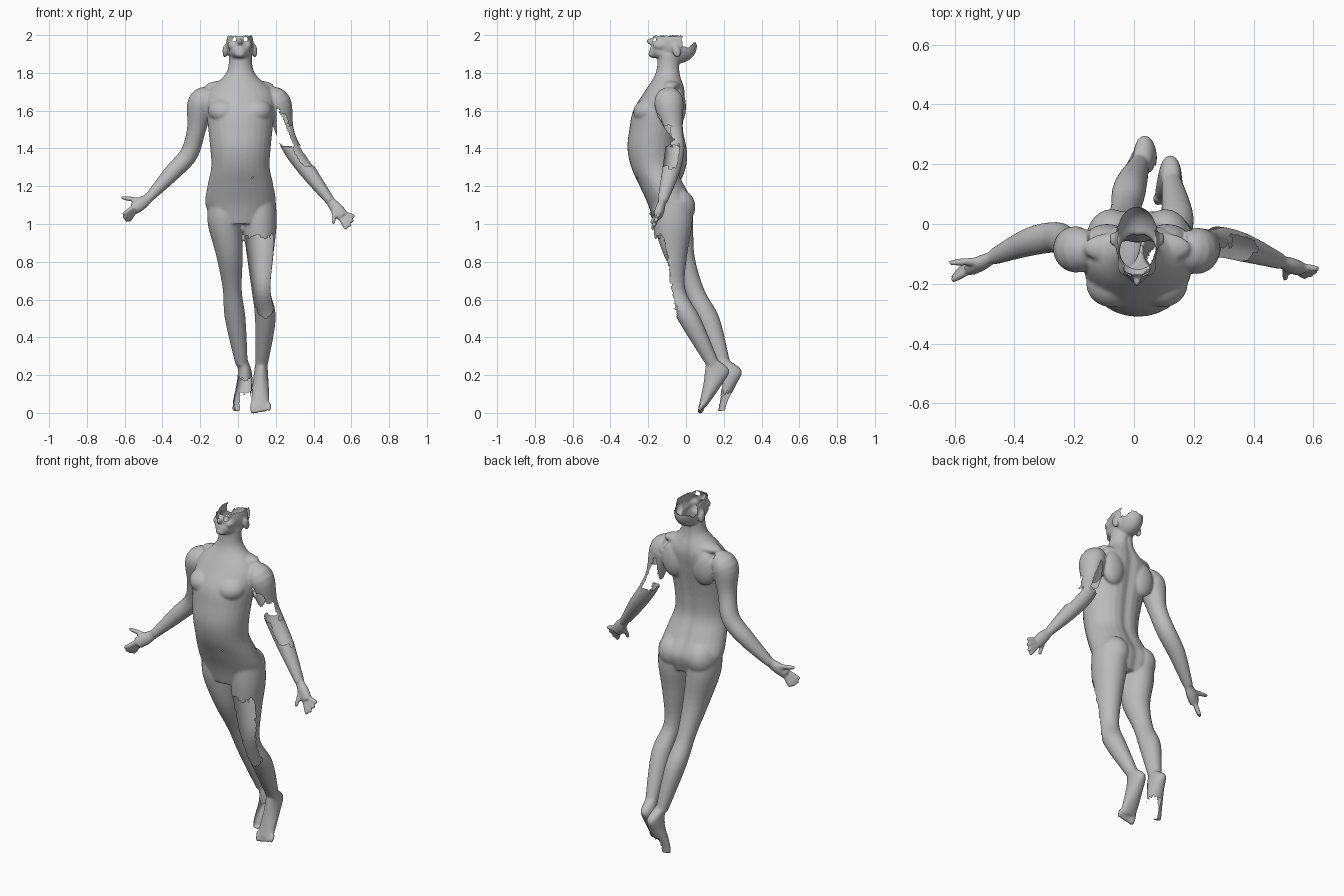
import bpy, bmesh, math
from mathutils import Vector, Matrix, noise

if "Cube" in bpy.data.objects:
    bpy.data.objects.remove(bpy.data.objects["Cube"], do_unlink=True)

bm = bmesh.new()
X_AXIS, Y_AXIS = Vector((1, 0, 0)), Vector((0, 1, 0))


def spline(values, steps=5):
    """Catmull-Rom interpolation of numbers or vectors."""
    padded = [values[0], *values, values[-1]]
    result = []
    for before, start, end, after in zip(padded, padded[1:], padded[2:], padded[3:]):
        for step in range(steps):
            t = step / steps
            linear = end - before
            square = 2 * before - 5 * start + 4 * end - after
            cube = 3 * (start - end) + after - before
            result.append(start + 0.5 * t * (linear + t * (square + t * cube)))
    return result + [values[-1]]


def loft(points, widths, depths, level=False, groove=0.0, sides=28):
    """Skin elliptical rings along a path and cap both ends."""
    path = spline([Vector(point) for point in points])
    loops = []
    for i, (centre, width, depth) in enumerate(zip(path, spline(widths), spline(depths))):
        across, forward = X_AXIS, Y_AXIS
        if not level:
            tangent = path[min(i + 1, len(path) - 1)] - path[max(i - 1, 0)]
            across = -Y_AXIS.cross(tangent).normalized()
            forward = across.cross(tangent).normalized()
        loop = []
        for k in range(sides):
            angle = math.tau * k / sides
            side, front = math.cos(angle), math.sin(angle)
            if front > 0:
                front -= groove * math.exp(-(side * 5) ** 2)
            loop.append(bm.verts.new(centre + across * side * width + forward * front * depth))
        loops.append(loop)
    for lower, upper in zip(loops, loops[1:]):
        for k in range(sides):
            n = (k + 1) % sides
            bm.faces.new((lower[k], lower[n], upper[n], upper[k]))
    bm.faces.new(reversed(loops[0]))
    bm.faces.new(loops[-1])


def limb(points, radii, depth_ratio=1.0, level=False):
    loft(points, radii, [radius * depth_ratio for radius in radii], level)


def blob(centre, radii, tilt=0.0):
    matrix = (Matrix.Translation(centre) @ Matrix.Rotation(tilt, 4, 'X')
              @ Matrix.Diagonal((*radii, 1)))
    bmesh.ops.create_uvsphere(bm, u_segments=24, v_segments=16, radius=1, matrix=matrix)


def pair(middle, offset, centre_yz, radii, tilt=0.0):
    """Matching left and right blobs."""
    for side in (-1, 1):
        blob((middle + side * offset, *centre_yz), radii, tilt)


def digit(start, tip, radius):
    start, tip = Vector(start), Vector(tip)
    limb([start, start.lerp(tip, 0.5), start.lerp(tip, 0.9), tip],
         [radius, radius, radius * 0.8, radius * 0.4])


def hand(wrist, knuckles, first_tip, last_tip, thumb_tip):
    """Palm, thumb and four fanned fingers."""
    wrist, knuckles, first_tip, last_tip = map(Vector, (wrist, knuckles, first_tip, last_tip))
    limb([wrist, wrist.lerp(knuckles, 0.5), knuckles], [0.025, 0.034, 0.032], 0.75)
    digit(wrist.lerp(knuckles, 0.3), thumb_tip, 0.013)
    spread = (last_tip - first_tip) * 0.4
    for finger in range(4):
        share = finger / 3
        reach = 1 + 0.2 * math.sin(math.pi * share)
        root = knuckles + spread * (share - 0.5)
        digit(root, root + (first_tip.lerp(last_tip, share) - root) * reach, 0.012)


# Torso and neck: one level ring every tenth, from crotch to skull
fronts = [-.17, -.2, -.245, -.29, -.31, -.3, -.28, -.22, -.16, -.15]
backs = [.02, .05, 0, -.045, -.045, -.03, -.01, 0, -.03, -.03]
widths = [.13, .185, .175, .155, .16, .17, .18, .17, .075, .06]
loft([(0.013, (front + back) / 2, 1 + i / 10) for i, (front, back) in enumerate(zip(fronts, backs))],
     widths, [(back - front) / 2 for front, back in zip(fronts, backs)], level=True, groove=0.12)

# Muscle masses: chest, seat, shoulder blades, collar
pair(.01, .085, (-.2, 1.6), (.085, .08, .065), tilt=.3)
pair(.015, .09, (-.05, 1.09), (.085, .1, .1), tilt=-.2)
pair(.01, .1, (-.045, 1.62), (.07, .045, .1))
pair(.01, .08, (-.08, 1.73), (.1, .05, .03))

# Head: skull, face, jaw, chin
blob((.01, -.055, 1.95), (.073, .115, .1), tilt=-.25)
blob((.01, -.12, 1.95), (.06, .06, .07))
blob((.01, -.12, 1.905), (.056, .075, .04), tilt=-.3)
blob((.01, -.17, 1.9), (.03, .03, .022))
# Nose, lips, brow, ears, cheeks
blob((.01, -.185, 1.965), (.013, .025, .018), tilt=-.3)
blob((.01, -.175, 1.93), (.024, .017, .012))
blob((.01, -.15, 1.99), (.05, .024, .013))
pair(.01, .08, (-.05, 1.915), (.012, .022, .036), tilt=.3)
pair(.01, .04, (-.135, 1.945), (.025, .04, .025))

# Arms, shoulder to wrist
arm_radii = [.055, .072, .05, .048, .044, .025]
right_wrist, left_wrist = (-.47, -.11, 1.14), (.49, -.125, 1.12)
limb([(-.14, -.08, 1.67), (-.195, -.085, 1.64), (-.22, -.07, 1.5), (-.26, -.045, 1.37),
      (-.35, -.06, 1.27), right_wrist], arm_radii, 1.08)
limb([(.16, -.08, 1.67), (.21, -.09, 1.64), (.245, -.07, 1.5), (.285, -.06, 1.4),
      (.37, -.08, 1.28), left_wrist], arm_radii, 1.08)
hand(right_wrist, (-.55, -.15, 1.08), (-.61, -.19, 1.05), (-.58, -.145, 1.01), (-.62, -.13, 1.14))
hand(left_wrist, (.555, -.15, 1.04), (.575, -.18, .97), (.62, -.15, 1.04), (.505, -.185, 1))

# Legs, hip to ankle
leg_radii = [.09, .09, .07, .05, .055, .032]
limb([(-.07, -.07, 1.12), (-.07, -.065, 1), (-.045, -.035, .83), (-.03, .04, .65),
      (-.015, .115, .5), (.02, .2, .25)], leg_radii, 1.15, level=True)
limb([(.11, -.07, 1.12), (.115, -.07, 1), (.117, -.075, .83), (.122, -.06, .65),
      (.145, .015, .5), (.125, .145, .25)], leg_radii, 1.15, level=True)

# Feet pointing down: ankle, heel, arch, ball
foot_widths, foot_depths = [.03, .036, .042, .048, .046], [.03, .065, .052, .03, .02]
loft([(.022, .195, .28), (.035, .23, .225), (.035, .22, .16), (.022, .195, .07), (.015, .185, .01)],
     foot_widths, foot_depths, level=True)
loft([(.125, .14, .28), (.122, .165, .225), (.12, .145, .16), (.118, .105, .07), (.118, .085, .03)],
     foot_widths, foot_depths, level=True)
for toe in range(5):
    x = 0.08 + toe * 0.021
    digit((x, .09, .05), (x, .07, toe * .004 - .004), .012)
digit((.08, .09, .05), (.08, .072, -.003), .016)

bmesh.ops.recalc_face_normals(bm, faces=bm.faces)
skin = bpy.data.meshes.new("body_parts")
bm.to_mesh(skin)
bm.free()

# Fuse all volumes into one skin
body = bpy.data.objects.new("body", skin)
bpy.context.collection.objects.link(body)
fuse = body.modifiers.new("fuse", 'REMESH')
fuse.mode = 'VOXEL'
fuse.voxel_size = 0.0065
soften = body.modifiers.new("soften", 'SMOOTH')
soften.iterations = 7
graph = bpy.context.evaluated_depsgraph_get()
skin = bpy.data.meshes.new_from_object(body.evaluated_get(graph))
body.modifiers.clear()
body.data = skin


def near(point, centre, distance):
    return (point - Vector(centre)).length < distance


def missing(point, normal):
    """True where the broken shell has a gap with a ragged rim."""
    x, y, z = point
    rag = noise.noise(point * 32) * 0.035 + noise.noise(point * 90) * 0.012
    # Open crown and eyes
    if z > 1.85:
        rim = 1.995 + rag * 0.2 if y < -0.02 else 1.935 + rag / 2 + max(0, y) * 0.4
        return z > rim or any(near(point, (eye, -.165, 1.977), 0.013) for eye in (-.02, .04))
    # Left upper arm, leaving a thin strip behind
    if x > 0.205 and 1.28 < z < 1.64:
        if z < 1.415 + rag:
            return z > 1.3 + rag and normal.z > 0.1 and normal.y < 0.5
        axis = 0.255 + (1.47 - z) * 0.4
        strip = x > axis + 0.018 and y > rag - 0.075
        return z < 1.86 - x * 1.2 + rag and not strip
    # Front of left thigh and shin
    if x > 0.04 and 0.5 < z < 0.96:
        return z < 0.93 + rag and y < 0.04 - z * 0.17 + rag * 0.4
    # Front of right foot, leaving a spike
    if x < 0.072 and y > 0.14 and z < 0.2:
        sole = 0.17 + z * 0.15
        return (z < 0.1 + rag and x > 0.008 + rag * 0.2) or (y < sole and z < 0.19 + rag)
    # Pinholes at belly and hip
    return near(point, (.08, -.265, 1.24), 0.011) or near(point, (.19, .02, 1.09), 0.011)


# Break the gaps out of the skin
bm = bmesh.new()
bm.from_mesh(skin)
gaps = [face for face in bm.faces if missing(face.calc_center_median(), face.normal)]
bmesh.ops.delete(bm, geom=gaps, context='FACES')
for face in bm.faces:
    face.smooth = True
bm.to_mesh(skin)
bm.free()

# Single stone grey
grey = bpy.data.materials.new("stone_grey")
grey.use_nodes = True
colour = (0.5, 0.5, 0.5, 1)
grey.diffuse_color = colour
grey.node_tree.nodes["Principled BSDF"].inputs["Base Color"].default_value = colour
skin.materials.clear()
skin.materials.append(grey)
